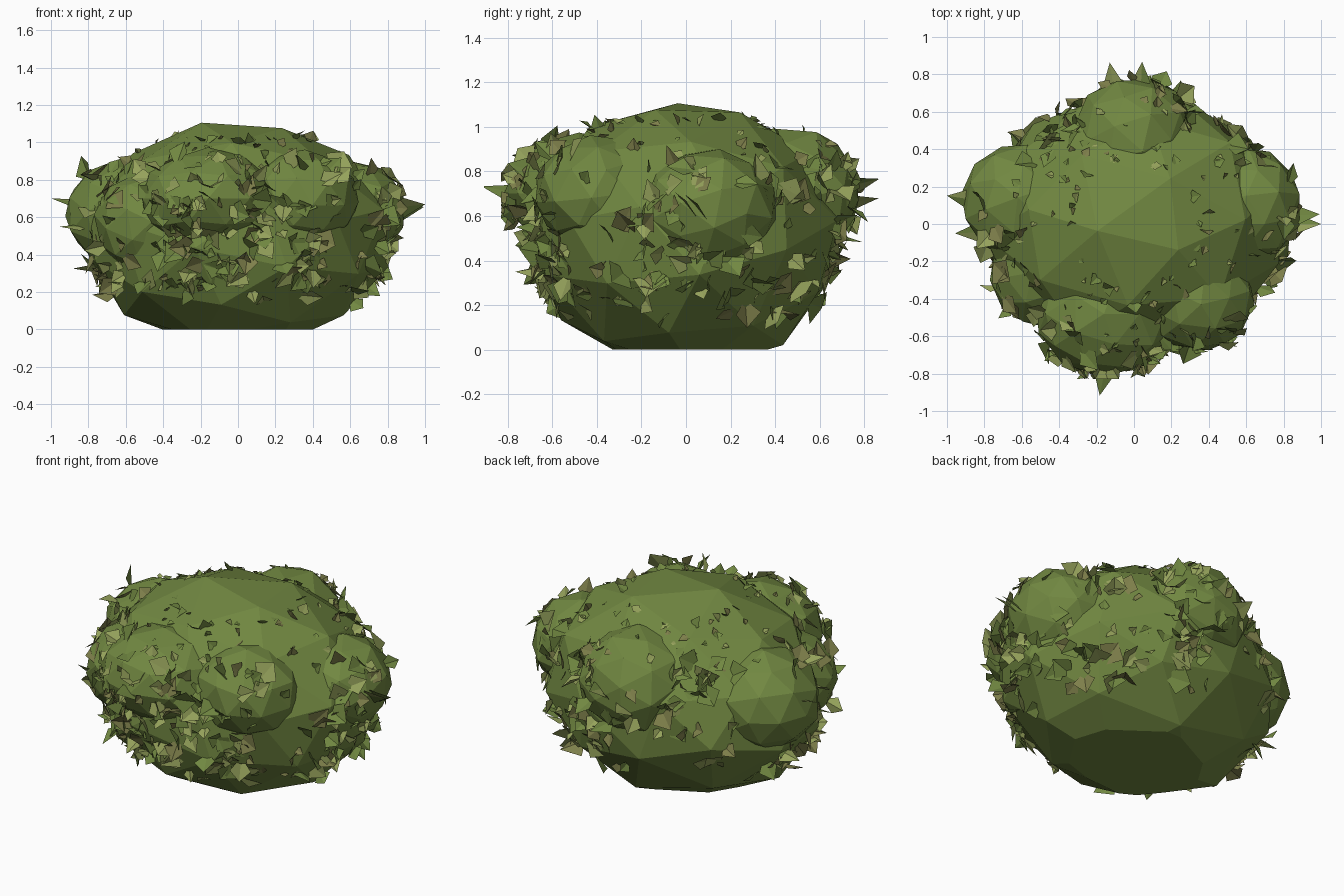
import bpy, bmesh, math, random
from mathutils import Vector, Euler, Matrix
from mathutils.bvhtree import BVHTree

if "Cube" in bpy.data.objects:
    bpy.data.objects.remove(bpy.data.objects["Cube"])

random.seed(7)

def material(name, rgb):
    m = bpy.data.materials.new(name)
    m.diffuse_color = (*rgb, 1)
    m.use_nodes = True
    m.node_tree.nodes["Principled BSDF"].inputs["Base Color"].default_value = m.diffuse_color
    return m

GREEN = material("bush green", (0.165, 0.245, 0.053))
LIGHT = material("light leaf", (0.30, 0.36, 0.105))
OLIVE = material("olive leaf", (0.21, 0.215, 0.07))

def finish(name, bm, mats):
    mesh = bpy.data.meshes.new(name)
    bm.to_mesh(mesh)
    bm.free()
    for m in mats:
        mesh.materials.append(m)
    ob = bpy.data.objects.new(name, mesh)
    bpy.context.collection.objects.link(ob)
    return ob

def clump(name, centre, radii, turn, jitter):
    """Faceted, slightly lumpy ellipsoid, cut flat at the ground."""
    bm = bmesh.new()
    bmesh.ops.create_icosphere(bm, subdivisions=2, radius=1)
    rot = Euler(turn).to_matrix()
    for v in bm.verts:
        p = rot @ v.co * random.uniform(1 - jitter, 1 + jitter)
        v.co = Vector([c + r * k for c, r, k in zip(centre, radii, p)])
    cut = bmesh.ops.bisect_plane(bm, geom=bm.verts[:] + bm.edges[:] + bm.faces[:],
                                 plane_co=(0, 0, 0), plane_no=(0, 0, -1), clear_outer=True)
    edges = [e for e in cut["geom_cut"] if isinstance(e, bmesh.types.BMEdge)]
    if edges:
        bmesh.ops.holes_fill(bm, edges=edges)
    bmesh.ops.recalc_face_normals(bm, faces=bm.faces[:])
    trees.append(BVHTree.FromBMesh(bm))
    return finish(name, bm, [GREEN])

# Main mass and the rounded clumps around it
trees = []
clump("bush_body", (0, 0, 0.51), (0.83, 0.71, 0.615), (0.3, 0.2, 0.4), 0.02)
LOBES = {
    "front_clump": ((-0.16, -0.48, 0.70), (0.37, 0.33, 0.27)),
    "front_right_clump": ((0.34, -0.39, 0.70), (0.31, 0.29, 0.26)),
    "right_clump": ((0.61, 0.10, 0.63), (0.29, 0.31, 0.28)),
    "left_clump": ((-0.61, 0.12, 0.62), (0.31, 0.31, 0.29)),
    "front_left_clump": ((-0.50, -0.26, 0.57), (0.27, 0.29, 0.27)),
    "back_clump": ((0.0, 0.47, 0.70), (0.33, 0.32, 0.30)),
}
for i, (name, (c, r)) in enumerate(LOBES.items()):
    clump(name, c, r, (i, 0.7 * i, 1.3 * i), 0.03)

def surface_hit(direction):
    """Outermost surface point seen from outside along a direction."""
    start = Vector((0, 0, 0.55)) + direction * 3
    hits = [t.ray_cast(start, -direction) for t in trees]
    hits = [h for h in hits if h[0] is not None]
    return min(hits, key=lambda h: h[3])[:2]

def add_leaf(bm, point, normal, size):
    """Folded four-cornered leaf, sticking out of the surface."""
    lean = Vector([random.gauss(0, 1) for _ in range(3)])
    tip = (normal * random.uniform(0.15, 0.9) + lean * 0.6).normalized()
    if tip.dot(normal) < 0.1:
        tip = (tip + normal * 0.5).normalized()
    side = tip.cross(normal + lean * 0.3).normalized()
    up = side.cross(tip)
    w = size * random.uniform(0.35, 0.6)
    base = point - tip * size * 0.3
    mid = point + tip * size * random.uniform(0.1, 0.35)
    corners = [base, mid + side * w + up * w * 0.35,
               point + tip * size * 0.8, mid - side * w + up * w * random.uniform(0, 0.5)]
    vs = []
    for p in corners:
        vs.append(bm.verts.new((max(-1, min(1, p.x)), max(-0.83, min(0.84, p.y)),
                                max(0.06, min(1.12, p.z)))))
    kind = random.choices((0, 1, 2), (0.42, 0.38, 0.2))[0]
    for tri in ((0, 1, 2), (0, 2, 3)):
        bm.faces.new([vs[k] for k in tri]).material_index = kind

# Leaves gathered in sprays around the waist, with small ones on the crown
leaves = bmesh.new()
for n in range(64):
    a = random.uniform(0, 2 * math.pi)
    if n < 24:
        a = random.gauss(-math.pi / 2 + 0.35, 0.75)
    s = random.uniform(-0.5, 0.42)
    for _ in range(random.randint(4, 8)):
        b, t = a + random.gauss(0, 0.13), s + random.gauss(0, 0.13)
        d = Vector((math.cos(b), math.sin(b), t)).normalized()
        add_leaf(leaves, *surface_hit(d), random.uniform(0.06, 0.145))
for n in range(75):
    a = random.uniform(0, 2 * math.pi)
    d = Vector((math.cos(a), math.sin(a), random.uniform(0.45, 1.5))).normalized()
    add_leaf(leaves, *surface_hit(d), random.uniform(0.03, 0.08))

# Long outer sprigs at both ends, front and back
for target in ((1, 0, 0.12), (0.95, 0.05, 0.1), (-1, 0.15, 0.15), (-0.95, -0.05, 0.0),
               (0.05, 1, 0.25), (-0.15, 1, 0.15), (-0.2, -1, 0.2), (0.15, -1, 0.0)):
    d = Vector(target).normalized()
    p, nrm = surface_hit(d)
    side = d.cross(Vector((0, 0.4, 1))).normalized() * 0.05
    tip = p + d * 0.11
    if abs(target[0]) == 1:
        tip.x = target[0]
    vs = [leaves.verts.new(q) for q in (p - d * 0.05, p + side + Vector((0, 0, 0.03)), tip,
                                        p - side + Vector((0, 0, -0.04)))]
    for tri in ((0, 1, 2), (0, 2, 3)):
        leaves.faces.new([vs[k] for k in tri]).material_index = random.choice((0, 1))
finish("leaves", leaves, [GREEN, LIGHT, OLIVE])
